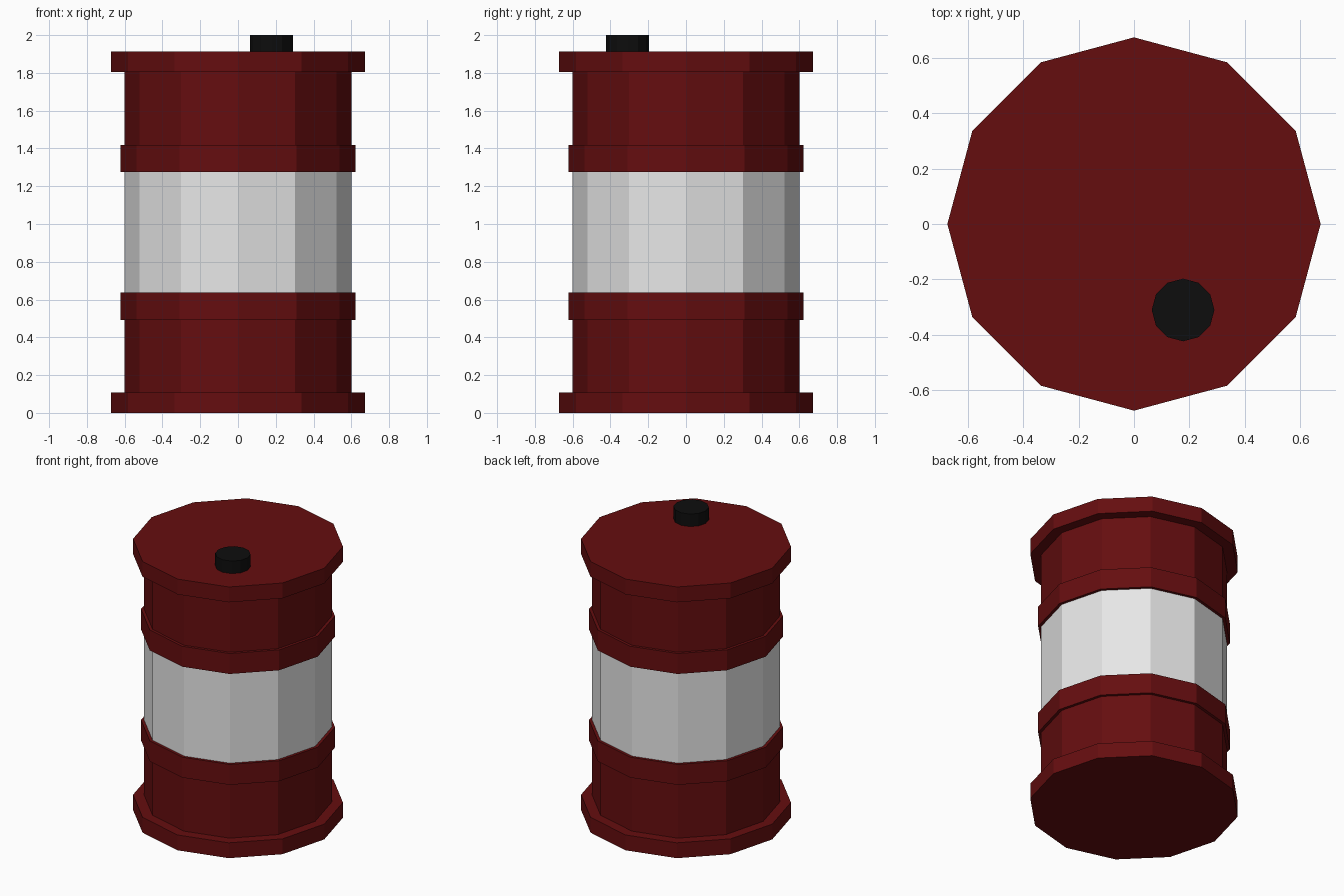
import bpy, bmesh, math

if "Cube" in bpy.data.objects:
    bpy.data.objects.remove(bpy.data.objects["Cube"])


def material(name, rgb):
    m = bpy.data.materials.new(name)
    m.diffuse_color = (*rgb, 1.0)
    m.use_nodes = True
    m.node_tree.nodes["Principled BSDF"].inputs["Base Color"].default_value = m.diffuse_color
    return m


RED = material("dark red", (0.13, 0.0042, 0.0048))
GREY = material("light grey", (0.8, 0.8, 0.8))
BLACK = material("black", (0.0042, 0.0042, 0.0042))


def lathe(name, profile, mats, rule=None, loc=(0, 0, 0), sides=12):
    """Closed solid of revolution with flat faces; profile runs bottom to top."""
    bm = bmesh.new()
    rings = [[bm.verts.new((r * math.cos(2 * math.pi * i / sides),
                            r * math.sin(2 * math.pi * i / sides), z))
              for i in range(sides)] for r, z in profile]
    for lo, hi in zip(rings, rings[1:]):
        for i in range(sides):
            j = (i + 1) % sides
            bm.faces.new((lo[i], lo[j], hi[j], hi[i]))
    bm.faces.new(rings[0][::-1])
    bm.faces.new(rings[-1])
    bm.normal_update()
    if rule:
        for f in bm.faces:
            f.material_index = rule(f)
    me = bpy.data.meshes.new(name)
    bm.to_mesh(me)
    bm.free()
    for m in mats:
        me.materials.append(m)
    ob = bpy.data.objects.new(name, me)
    ob.location = loc
    bpy.context.collection.objects.link(ob)
    return ob


# Barrel: end rims, two raised hoops and a pale band between the hoops
RIM, HOOP, BODY = 0.673, 0.622, 0.602
half = [(RIM, 0.0), (RIM, 0.108), (BODY, 0.108), (BODY, 0.493),
        (HOOP, 0.493), (HOOP, 0.637), (BODY, 0.637)]
profile = half + [(r, 1.912 - z) for r, z in reversed(half)]


def band(f):
    z = f.calc_center_median().z
    return 1 if 0.7 < z < 1.2 and abs(f.normal.z) < 0.5 else 0


lathe("barrel", profile, [RED, GREY], band)

# Filler cap on the lid
lathe("filler_cap", [(0.113, 1.905), (0.113, 2.0)], [BLACK], loc=(0.177, -0.31, 0))
